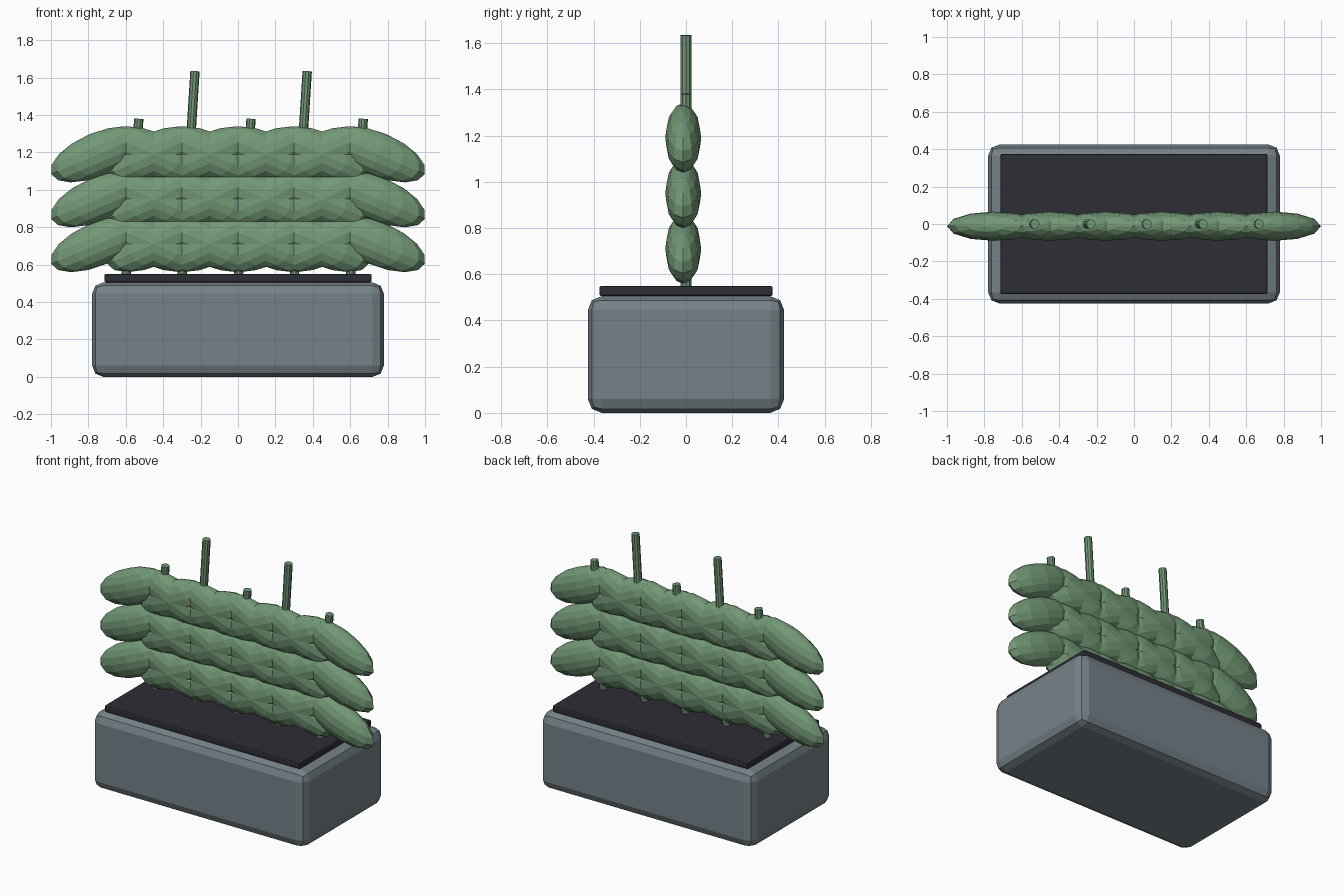
import bpy
from math import radians
from mathutils import Vector

cube = bpy.data.objects.get("Cube")
if cube:
    bpy.data.objects.remove(cube, do_unlink=True)


def make_material(name, rgb):
    mat = bpy.data.materials.new(name)
    mat.use_nodes = True
    mat.diffuse_color = (*rgb, 1)
    mat.node_tree.nodes["Principled BSDF"].inputs["Base Color"].default_value = (*rgb, 1)
    return mat


slate = make_material("slate grey", (0.18, 0.222, 0.247))
soil_dark = make_material("dark soil", (0.027, 0.026, 0.037))
green = make_material("leaf green", (0.17, 0.315, 0.18))


def finish(name, mat):
    obj = bpy.context.object
    obj.name = name
    obj.data.materials.append(mat)
    return obj


def rounded_box(name, size, bottom, bevel, segments, mat):
    bpy.ops.mesh.primitive_cube_add(size=1, location=(0, 0, bottom + size[2] / 2))
    obj = finish(name, mat)
    obj.scale = size
    bpy.ops.object.transform_apply(location=False, rotation=False, scale=True)
    mod = obj.modifiers.new("rounded edges", "BEVEL")
    mod.width = bevel
    mod.segments = segments


def stem(name, start, end):
    a, b = Vector(start), Vector(end)
    bpy.ops.mesh.primitive_cylinder_add(vertices=10, radius=0.025, depth=(b - a).length,
                                        location=(a + b) / 2)
    obj = finish(name, green)
    obj.rotation_euler = (b - a).to_track_quat("Z", "Y").to_euler()


def leaf(name, x, z, side):
    bpy.ops.mesh.primitive_uv_sphere_add(segments=12, ring_count=8, radius=1,
                                         location=(x + side * 0.15, -0.012, z))
    obj = finish(name, green)
    obj.scale = (0.27, 0.078, 0.116)
    obj.rotation_euler.y = side * radians(23)


# Planter and soil
rounded_box("planter", (1.56, 0.85, 0.505), 0, 0.06, 2, slate)
rounded_box("soil", (1.43, 0.75, 0.045), 0.505, 0.01, 2, soil_dark)

# Leaning stems, each carrying three pairs of drooping leaves
for i in range(5):
    x = (i - 2) * 0.3
    top = 1.635 if i % 2 else 1.38
    stem(f"stem_{i + 1}", (x, 0, 0.52), (x + 0.07, 0, top))
    for row in range(3):
        for side, label in ((1, "left"), (-1, "right")):
            leaf(f"leaf_{label}_{i + 1}_{row + 1}", x, 0.71 + row * 0.24, side)
